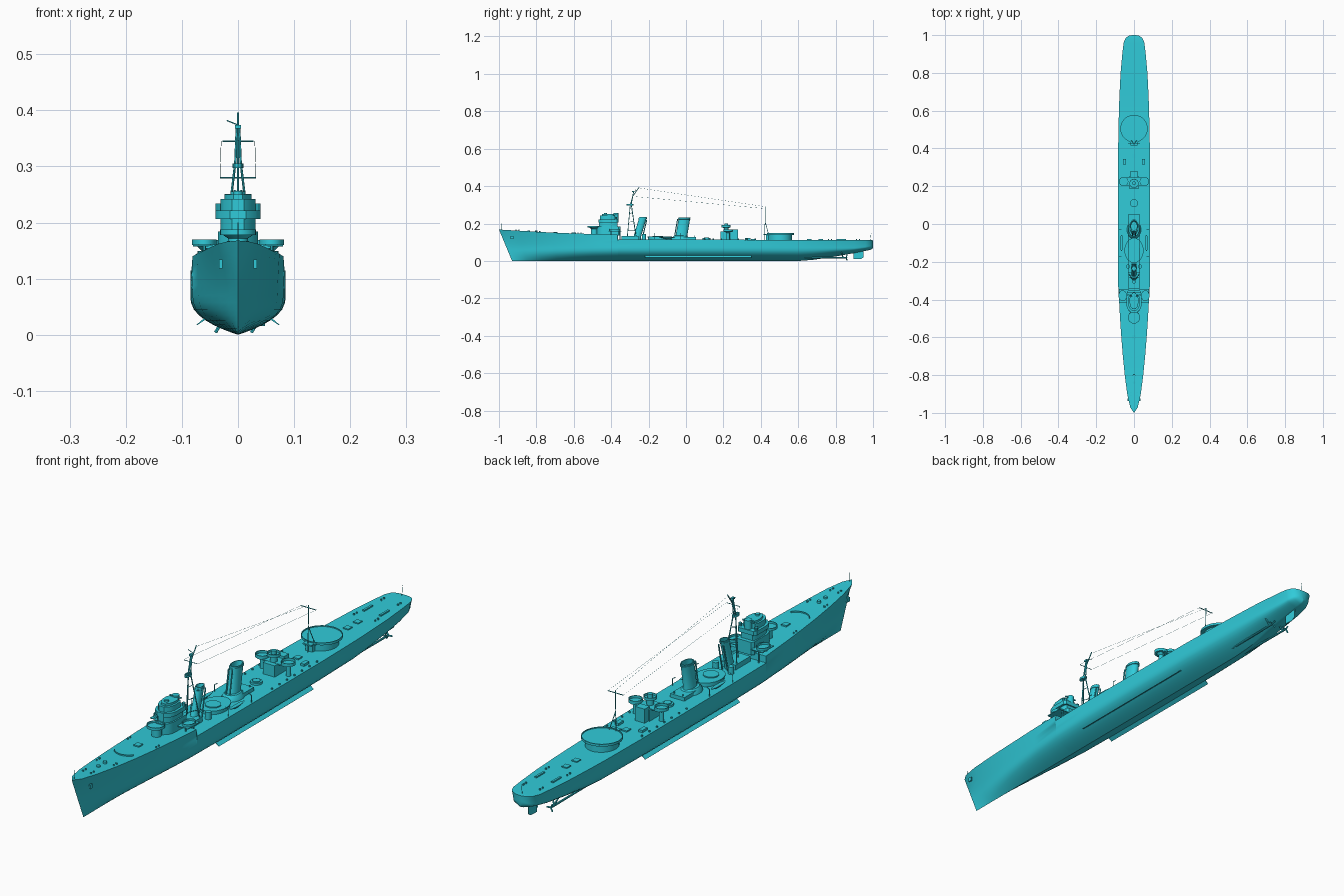
import bpy, bmesh, math
from mathutils import Vector

paint = bpy.data.materials.new("teal_paint")
paint.diffuse_color = (0.03, 0.6, 0.7, 1)

def finish(name, bm):
    bmesh.ops.remove_doubles(bm, verts=bm.verts, dist=1e-5)
    bmesh.ops.recalc_face_normals(bm, faces=bm.faces)
    me = bpy.data.meshes.new(name)
    bm.to_mesh(me)
    bm.free()
    me.materials.append(paint)
    ob = bpy.data.objects.new(name, me)
    bpy.context.collection.objects.link(ob)
    return ob

def skin(name, rings, caps=True, closed=True):
    bm = bmesh.new()
    vs = [[bm.verts.new(p) for p in r] for r in rings]
    n = len(vs[0])
    for a, b in zip(vs, vs[1:]):
        for i in range(n if closed else n - 1):
            j = (i + 1) % n
            bm.faces.new((a[i], a[j], b[j], b[i]))
    if caps:
        bm.faces.new(vs[0])
        bm.faces.new(vs[-1])
    return finish(name, bm)

def lathe(name, loc, prof, n=24, sx=1, sy=1, shear=0):
    x, y, z = loc
    ang = [2 * math.pi * i / n for i in range(n)]
    return skin(name, [[(x + r * sx * math.cos(a), y + r * sy * math.sin(a) + shear * h, z + h)
                        for a in ang] for r, h in prof], caps=False)

def drum(name, loc, r, h, n=24, **k):
    return lathe(name, loc, [(0, 0), (r, 0), (r, h), (0, h)], n, **k)

def tub(name, loc, r, h, **k):
    t = 0.0025
    return lathe(name, loc, [(0, 0), (r, 0), (r, h), (r - t, h), (r - t, t), (0, t)], **k)

def prism(name, half, z0, z1, cx=0):
    # half outline on +x, mirrored to a full plan
    pts = half + [(-x, y) for x, y in reversed(half) if x > 1e-6]
    return skin(name, [[(cx + x, y, z) for x, y in pts] for z in (z0, z1)])

def box(name, x, y, z0, w, d, h):
    return prism(name, [(w / 2, y - d / 2), (w / 2, y + d / 2)], z0, z0 + h, x)

def rods(name, segs, r=0.0015, n=6):
    bm = bmesh.new()
    for a, b in segs:
        a, b = Vector(a), Vector(b)
        q = (b - a).to_track_quat('Z', 'Y')
        ra, rb = [[bm.verts.new(p + q @ Vector((r * math.cos(i * math.tau / n), r * math.sin(i * math.tau / n), 0)))
                   for i in range(n)] for p in (a, b)]
        for i in range(n):
            bm.faces.new((ra[i], ra[(i + 1) % n], rb[(i + 1) % n], rb[i]))
        bm.faces.new(ra)
        bm.faces.new(rb)
    return finish(name, bm)

# Hull stations: deck y, keel y, deck half beam, waterline half beam, keel z, deck z
stations = [
    (-1, -.93, 0, 0, 0, .168), (-.97, -.905, .02, .004, 0, .166), (-.9, -.85, .036, .017, 0, .162),
    (-.8, -.77, .049, .033, 0, .156), (-.7, -.69, .059, .047, 0, .151), (-.6, -.6, .067, .059, 0, .147),
    (-.5, -.5, .074, .070, 0, .144), (-.365, -.365, .081, .081, 0, .14), (-.364, -.364, .083, .081, 0, .115),
    (-.2, -.2, .085, .084, 0, .115), (.1, .1, .085, .085, 0, .114), (.4, .4, .084, .083, 0, .113),
    (.6, .6, .08, .077, 0, .112), (.68, .68, .077, .073, .006, .112), (.8, .8, .071, .065, .024, .112),
    (.9, .9, .062, .055, .042, .112), (.96, .96, .055, .047, .054, .112), (.985, .985, .044, .037, .059, .112),
    (.996, .996, .028, .022, .065, .111), (1, 1, .01, .008, .072, .11)]
rings = []
for yd, yk, bd, bw, zk, zd in stations:
    zw = max(.07, zk + .022)
    pts = [(bw * (1 - (1 - h) ** 2.5), zk + h * (zw - zk)) for h in (0, .07, .15, .25, .37, .5, .65, .82, 1)]
    pts += [(bw + (bd - bw) * t ** 1.3, zw + (zd - zw) * t) for t in (.25, .5, .75, 1)]
    full = [(-x, z) for x, z in reversed(pts[1:])] + pts
    rings.append([(x, yk + (yd - yk) * z / zd, z) for x, z in full])
skin("hull", rings)

# Underwater fittings
for s in (-1, 1):
    skin("bilge_keel", [[(s * .058, y, .027), (s * .073, y, .017), (s * .074, y, .018), (s * .06, y, .030)]
                        for y in (-.22, .35)])
    rods("propeller_shaft", [((s * .03, .6, .018), (s * .032, .86, .018))], .004, 8)
    rods("shaft_strut", [((s * .032, .84, .018), (s * .02, .83, .045)), ((s * .032, .84, .018), (s * .045, .83, .05))], .003)
    for k in range(3):
        a = k * math.tau / 3
        rods("propeller_blade", [((s * .032, .858, .018), (s * .032 + .016 * math.cos(a), .86, .018 + .016 * math.sin(a)))], .003)
skin("rudder", [[(-.003, .9, z), (0, .895, z), (.003, .9, z), (.001, y, z), (-.001, y, z)]
                for z, y in ((.01, .935), (.02, .95), (.062, .95))])

# Forward gun tub ahead of the bridge
lathe("forward_tub_stand", (0, -.49, .14), [(.018, 0), (.018, .032), (.03, .04)], 20)
tub("forward_tub", (0, -.495, .178), .032, .01)

# Bridge levels: half width, front y, back y, z range
for i, (w, f, b, z0, z1) in enumerate([(.036, -.475, -.35, .135, .184), (.031, -.465, -.365, .184, .206),
                                       (.04, -.468, -.36, .206, .222), (.031, -.46, -.38, .222, .242),
                                       (.024, -.45, -.385, .242, .25)]):
    prism(f"bridge_level_{i + 1}", [(w * .35, f), (w * .8, f + .014), (w, f + .035), (w, b - .01), (w * .8, b)], z0, z1)
drum("rangefinder", (0, -.375, .22), .013, .035, 16)
rods("rangefinder_arm", [((-.024, -.375, .248), (.024, -.375, .248))], .003)
drum("bridge_director", (0, -.43, .25), .008, .006, 12)
for s in (-1, 1):
    prism("wing_platform", [(.025, -.415), (.025, -.345)], .158, .161, s * .055)
    tub("wing_gun_tub", (s * .06, -.38, .16), .022, .01, sy=1.3)
    rods("wing_support", [((s * .06, -.4, .13), (s * .06, -.4, .16)), ((s * .06, -.352, .112), (s * .06, -.352, .16))], .003)
    drum("signal_lamp", (s * .034, -.375, .222), .006, .012, 10)

# Foremast tripod, platform, yards
mast = [((0, -.315, .115), (0, -.298, .3)), ((0, -.298, .3), (0, -.285, .345)), ((0, -.285, .345), (0, -.25, .395))]
for s in (-1, 1):
    mast += [((s * .028, -.265, .115), (s * .005, -.293, .305)), ((s * .005, -.293, .3), (s * .002, -.28, .372))]
rods("foremast_tripod", mast, .0022)
rods("foremast_braces", [((s * .028 * (1 - t), -.267 - .026 * t, .115 + .19 * t),
                          (0, -.315 + .017 * t, .115 + .185 * t)) for s in (-1, 1) for t in (.25, .5, .75)], .0012)
rods("foremast_yards", [((-.028, -.285, .345), (.028, -.285, .345)), ((-.02, -.272, .382), (.005, -.272, .372))], .0012)
tub("lookout_platform", (0, -.3, .297), .01, .008, n=12, sy=1.8)
box("mast_radar_box", 0, -.282, .368, .01, .012, .006)
box("mast_deckhouse", 0, -.3, .112, .06, .09, .022)

# Funnels: hollow, raked back, on shaped trunks
def funnel(name, y, z, r, h, sx, shear):
    lathe(name, (0, y, z), [(r * 1.15, 0), (r, h * .12), (r, h * .9), (r * 1.1, h * .91), (r * 1.1, h * .95),
                            (r, h * .95), (r, h), (r * .85, h), (r * .85, h * .7), (0, h * .7)], 24, sx, 1, shear)
funnel("fore_funnel", -.265, .115, .02, .12, .7, .3)
funnel("aft_funnel", -.026, .125, .031, .108, .62, .17)
lathe("aft_funnel_trunk", (0, -.03, .112), [(.05, 0), (.046, .012), (.036, .022), (0, .026)], 24, .75, 1)
for s in (-1, 1):
    rods("funnel_steam_pipe", [((s * .008, -.062, .125), (s * .008, -.045, .225)),
                               ((s * .012, -.235, .115), (s * .01, -.21, .22))], .003)
    drum("air_intake", (s * .032, -.225, .113), .011, .03, 12)
    rods("searchlight_support", [((s * .018, .045, .113), (s * .018, .045, .135))], .002)

# Torpedo mount house between the funnels
lathe("midship_house", (0, -.14, .112), [(.05, 0), (.05, .014), (.053, .014), (.053, .018), (0, .018)], 28, .95, 1.25)
drum("midship_ring", (0, -.15, .13), .028, .004)
box("trunk_house", 0, .015, .112, .06, .075, .016)
drum("after_mount_ring", (0, .11, .112), .021, .01)
drum("after_mount_cap", (0, .11, .122), .014, .003)

# Midship gun tower with tubs
box("gun_tower", 0, .22, .112, .05, .07, .045)
prism("gun_tower_platform", [(.06, .203), (.06, .247)], .154, .158)
tub("gun_tower_top_tub", (0, .215, .18), .024, .011)
lathe("gun_tower_searchlight_stand", (0, .215, .155), [(.013, 0), (.013, .02), (.022, .026)], 16)
drum("searchlight", (0, .215, .183), .01, .016, 12)
box("gun_tower_aft_step", 0, .262, .112, .04, .03, .055)
for s in (-1, 1):
    tub("gun_tower_side_tub", (s * .055, .225, .157), .025, .012)
    lathe("side_tub_stand", (s * .055, .225, .112), [(.009, 0), (.009, .037), (.018, .046)], 12)

# Aft deckhouse with overhanging gun deck
notch = [(0, .415), (.018, .415), (.018, .432)]
arc = [(.0725 * math.sin(a), .505 - .0725 * math.cos(a)) for a in [math.radians(25 + 155 * i / 16) for i in range(17)]]
arc[-1] = (0, .5775)
prism("aft_gun_deck", notch + arc, .14, .145)
prism("aft_deckhouse", [(x * .8, .5 + (y - .5) * .85) for x, y in notch + arc], .11, .14)
lathe("aft_gun_deck_rim", (0, .505, .145), [(.0725, 0), (.0725, .004), (.07, .004), (.07, 0)], 32)

# Mainmast tripod and aerials
rods("mainmast", [((0, .42, .112), (0, .425, .29)), ((.02, .45, .112), (0, .423, .21)), ((-.02, .45, .112), (0, .423, .21)),
                  ((-.032, .424, .28), (.032, .424, .28))], .0016)
rods("aerial_wires", [((s * .03, -.283, .345), (s * .032, .424, .28)) for s in (-1, 1)]
     + [((0, -.25, .39), (0, .425, .29))], .0004, 4)

# Deck fittings
brk = [math.radians(-62 + 124 * i / 12) for i in range(13)]
skin("breakwater", [[(.046 * math.sin(a) * k, -.668 - .04 * math.cos(a) * k, z)
                     for k, z in ((1, .148), (1, .156), (.95, .156), (.95, .148))] for a in brk])
for s in (-1, 1):
    for x, y, z in ((.017, -.9, .16), (.036, -.79, .154), (.045, .77, .111), (.035, .92, .111), (.06, -.57, .144)):
        for d in (-.008, .008):
            drum("bollard", (s * x, y + d, z), .003, .007, 8)
    for i in range(7):
        drum("deck_vent", (s * .073, .1 + i * .045, .112), .0035, .007, 8)
    for y in (-.17, -.03):
        rods("boat_davit", [((s * .078, y, .112), (s * .078, y, .14)), ((s * .078, y, .14), (s * .066, y, .148))], .0015)
    lathe("ship_boat", (s * .066, -.1, .117), [(0, 0), (.3, .003), (.7, .008), (.8, .011), (0, .011)], 16, .01, .055)
    box("ready_locker", s * .05, .33, .112, .016, .03, .01)
    box("anchor", s * .031, -.93, .118, .006, .014, .016)
    box("depth_charge_rack", s * .035, .83, .111, .008, .05, .006)
for y in (-.84, -.8):
    drum("capstan", (0, y, .155), .007, .009, 12)
for y, z in ((-.6, .146), (.36, .112), (.66, .11), (.72, .11)):
    box("deck_hatch", .0, y, z, .022, .024, .006)
rods("flagstaffs", [((0, -.985, .165), (0, -.985, .2)), ((0, .985, .11), (0, .99, .15))], .0008)

for ob in bpy.context.collection.objects:
    ob.select_set(True)
    bpy.context.view_layer.objects.active = ob
bpy.ops.object.shade_smooth_by_angle(angle=math.radians(32))
